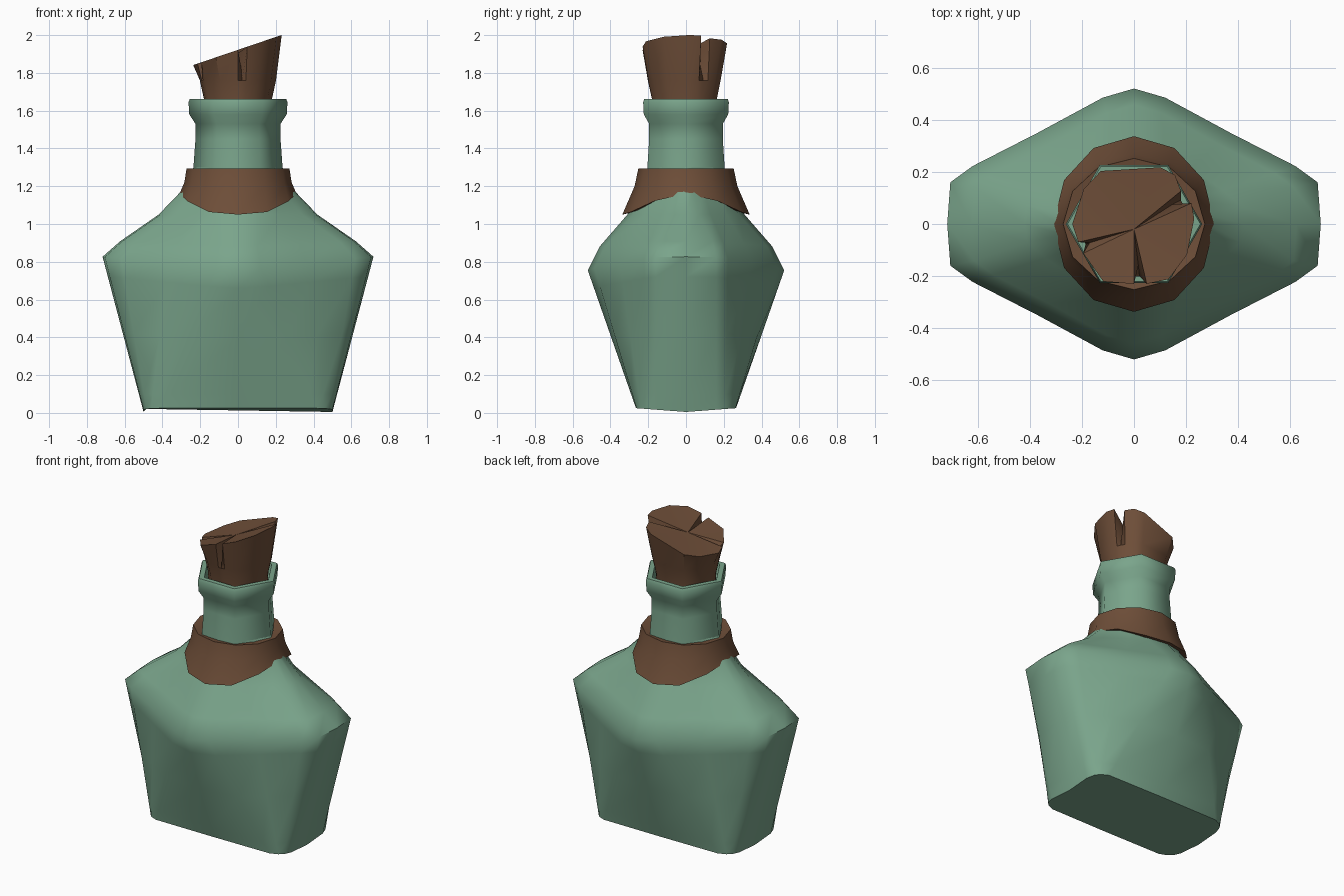
import bpy, bmesh
from math import sin, cos, radians, pi
from mathutils import Vector

if "Cube" in bpy.data.objects:
    bpy.data.objects.remove(bpy.data.objects["Cube"])


def material(name, rgb):
    m = bpy.data.materials.new(name)
    m.use_nodes = True
    m.diffuse_color = (*rgb, 1)
    m.node_tree.nodes["Principled BSDF"].inputs["Base Color"].default_value = (*rgb, 1)
    return m


glass = material("green_glass", (0.195, 0.375, 0.26))
brown = material("brown_cork", (0.155, 0.076, 0.04))


def loft(name, rings, mat, angle, closed=False, cap_top=None):
    """Skin a stack of equal rings; close it as a loop, or cap it with faces or a fan."""
    bm = bmesh.new()
    loops = [[bm.verts.new(p) for p in ring] for ring in rings]
    n = len(loops[0])
    pairs = list(zip(loops, loops[1:]))
    if closed:
        pairs.append((loops[-1], loops[0]))
    for a, b in pairs:
        for i in range(n):
            j = (i + 1) % n
            bm.faces.new((a[i], a[j], b[j], b[i]))
    if not closed:
        bm.faces.new(loops[0][::-1])
        if cap_top:
            tip = bm.verts.new(cap_top)
            for i in range(n):
                bm.faces.new((loops[-1][i], loops[-1][(i + 1) % n], tip))
        else:
            bm.faces.new(loops[-1])
    bmesh.ops.recalc_face_normals(bm, faces=bm.faces)
    mesh = bpy.data.meshes.new(name)
    bm.to_mesh(mesh)
    bm.free()
    mesh.materials.append(mat)
    ob = bpy.data.objects.new(name, mesh)
    bpy.context.collection.objects.link(ob)
    bpy.ops.object.select_all(action="DESELECT")
    ob.select_set(True)
    bpy.context.view_layer.objects.active = ob
    bpy.ops.object.shade_smooth_by_angle(angle=radians(angle))
    return ob


def oval(rx, ry, z, n, lift=0.0):
    """Ring of n points, raised towards its left and right ends."""
    return [(rx * cos(a), ry * sin(a), z + lift * abs(cos(a)) ** 3)
            for a in (2 * pi * i / n for i in range(n))]


def mirrored(quarter):
    """Complete a quarter outline, running from the y axis to the x axis."""
    back = quarter[::-1] + [(-x, y, z) for x, y, z in quarter[1:]]
    return back + [(x, -y, z) for x, y, z in back[1:-1][::-1]]


# Faceted body: quarter outlines from the base up to the neck
base = [(x, y, 0.025 - 0.04 * x * (1 - y / 0.265)) for x, y in
        ((0, .265), (.41, .262), (.46, .24), (.485, .21), (.5, .16), (.5, 0))]
waist = [(x, y, 0.755 + 0.1 * x) for x, y in
         ((0, .52), (.12, .485), (.37, .35), (.62, .222), (.705, .16), (.717, 0))]


def between(t):
    return [tuple(Vector(a).lerp(Vector(b), t)) for a, b in zip(base, waist)]


shoulder = [(x * 0.87, y * 0.88, z + 0.125 - 0.06 * x) for x, y, z in waist]
slope = [(x, y, 1.05) for x, y in
         ((0, .31), (.12, .28), (.22, .215), (.34, .13), (.41, .07), (.42, 0))]
throat = [(x, y, 1.19) for x, y in
          ((0, .235), (.1, .225), (.15, .18), (.22, .09), (.27, .04), (.285, 0))]
collar_seat = [(x, y, 1.3) for x, y in
               ((0, .2), (.115, .2), (.155, .14), (.195, .07), (.225, .017), (.235, 0))]
loft("bottle_body", [mirrored(q) for q in
     (base, between(.1), between(.5), between(.87), waist, shoulder, slope, throat, collar_seat)],
     glass, 60)

# Six-sided neck with a flared lip and a shallow mouth
neck_profile = ((.24, 1.22), (.236, 1.3), (.225, 1.45), (.225, 1.53), (.258, 1.58),
                (.262, 1.645), (.255, 1.662), (.22, 1.662), (.205, 1.6))
loft("bottle_neck", [oval(r, r, z, 6) for r, z in neck_profile], glass, 62)

# Leather collar wrapped around the shoulders
loft("neck_collar", [oval(.25, .29, 1.06, 12, .11), oval(.31, .337, 1.05, 12, .11),
                     oval(.284, .272, 1.2, 12, .02), oval(.272, .252, 1.295, 12),
                     oval(.215, .2, 1.285, 12)], brown, 45, closed=True)

# Split cork with a slanted top: angle, radius and depth of each rim point
rim = ((5, .232, 0), (20, .235, 0), (27, .165, .13), (35, .22, 0), (50, .245, 0),
       (65, .24, 0), (122, .24, 0), (145, .235, 0), (180, .237, 0), (198, .225, 0),
       (203, .185, .05), (210, .225, 0), (242, .25, 0), (270, .23, 0), (276, .16, .1),
       (282, .235, 0), (302, .25, 0), (330, .235, 0))


def cork_ring(radius, z):
    return [(radius * cos(radians(a)), radius * sin(radians(a)), z) for a, _, _ in rim]


cork_top = []
for a, r, drop in rim:
    x, y = r * cos(radians(a)), r * sin(radians(a))
    cork_top.append((x, y, 1.922 + 0.34 * x - drop))
loft("cork", [cork_ring(.175, 1.58), cork_ring(.18, 1.66), cork_ring(.202, 1.76), cork_top],
     brown, 40, cap_top=(0, -.02, 1.905))
